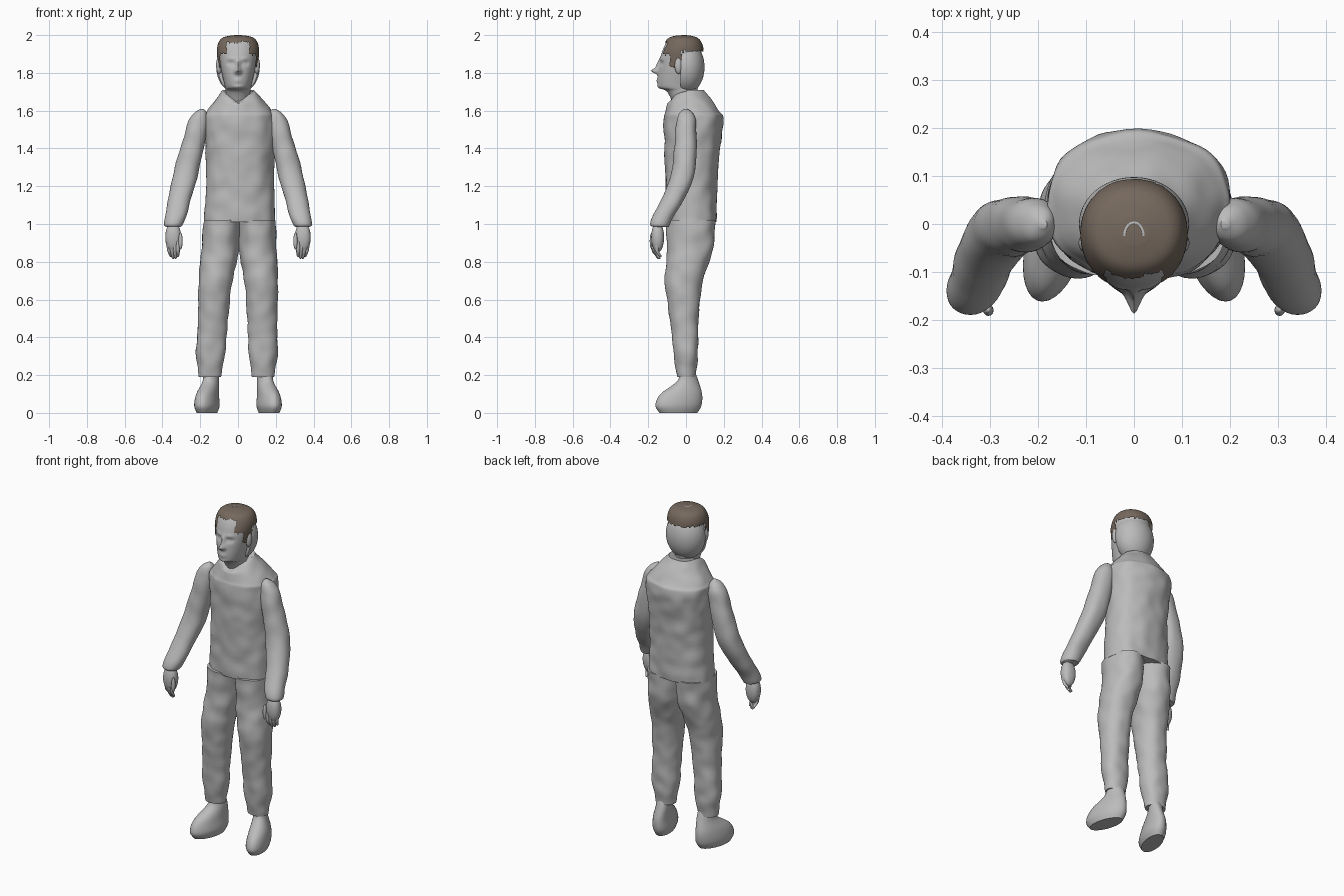
import bpy, bmesh, math
from mathutils import Vector, noise

cube = bpy.data.objects.get("Cube")
if cube:
    bpy.data.objects.remove(cube, do_unlink=True)


def material(name, red, green, blue):
    colour = (red, green, blue, 1)
    mat = bpy.data.materials.new(name)
    mat.use_nodes = True
    mat.diffuse_color = colour
    mat.node_tree.nodes["Principled BSDF"].inputs["Base Color"].default_value = colour
    return mat


grey = material("plain_grey", .5, .5, .5)
brown = material("hair_brown", .18, .14, .11)
parts = []


def smooth_sections(sections, steps):
    """Blend the given sections with a smooth spline through each of them."""
    last = len(sections) - 1
    for i in range(last):
        before, start = sections[max(i - 1, 0)], sections[i]
        end, after = sections[i + 1], sections[min(i + 2, last)]
        for k in range(steps):
            t = k / steps
            yield [b + t / 2 * (c - a + t * (2 * a - 5 * b + 4 * c - d + t * (3 * (b - c) + d - a)))
                   for a, b, c, d in zip(before, start, end, after)]
    yield sections[last]


def loft(name, sections, mat=grey, sides=32, steps=6, power=2, warp=None, keep=None, cloth=0):
    """Skin of rounded sections: height, half width, half depth, centre x, centre y."""
    bm = bmesh.new()
    rings = []
    for z, half_width, half_depth, x, y in smooth_sections(sections, steps):
        ring = []
        for i in range(sides):
            angle = math.tau * i / sides
            c, s = math.cos(angle), math.sin(angle)
            c = math.copysign(abs(c) ** (2 / power), c)
            s = math.copysign(abs(s) ** (2 / power), s)
            point = Vector((x + c * half_width, y + s * half_depth, z))
            point += Vector((c, s, 0)) * cloth * noise.noise(point * 14)
            ring.append(bm.verts.new(warp(point) if warp else point))
        rings.append(ring)
    for lower, upper in zip(rings, rings[1:]):
        for i in range(sides):
            bm.faces.new((lower[i - 1], lower[i], upper[i], upper[i - 1]))
    bm.faces.new(rings[0])
    bm.faces.new(rings[-1])
    bmesh.ops.recalc_face_normals(bm, faces=bm.faces)
    if keep:
        unwanted = [face for face in bm.faces if not keep(face.calc_center_median())]
        bmesh.ops.delete(bm, geom=unwanted, context="FACES")
    mesh = bpy.data.meshes.new(name)
    bm.to_mesh(mesh)
    bm.free()
    mesh.materials.append(mat)
    part = bpy.data.objects.new(name, mesh)
    bpy.context.collection.objects.link(part)
    parts.append(part)


def egg(x, y, z, width, depth, height):
    """Sections of an ellipsoid."""
    angles = [math.radians(degrees) for degrees in range(-85, 90, 17)]
    return [(z + height * math.sin(a), width * math.cos(a), depth * math.cos(a), x, y) for a in angles]


# Jacket body, its collar dipping at the throat
def dip_collar(point):
    if point.y < 0:
        point.z -= max(0, point.z - 1.64) * max(0, 1 - abs(point.x) / .09)
    return point


loft("jacket_body", [
    (1.01, .19, .13, .01, .03), (1.3, .18, .14, .01, .03), (1.54, .19, .155, .01, .04),
    (1.6, .17, .14, .01, .035), (1.71, .08, .085, 0, .01),
], sides=64, steps=14, power=2.3, warp=dip_collar, cloth=.008)

# Head, with soft swellings and hollows for the face
features = []


def feature(x, z, width, height, forward):
    features.append((x, z, width, height, forward))


feature(x=0, z=1.81, width=.015, height=.014, forward=.035)
feature(x=0, z=1.84, width=.01, height=.03, forward=.015)
feature(x=0, z=1.765, width=.02, height=.006, forward=.008)
feature(x=0, z=1.75, width=.02, height=.005, forward=.008)
feature(x=0, z=1.725, width=.03, height=.013, forward=.008)
for side in (-1, 1):
    feature(x=side * .036, z=1.85, width=.018, height=.011, forward=-.014)
    feature(x=side * .036, z=1.85, width=.009, height=.006, forward=.009)
    feature(x=side * .035, z=1.875, width=.02, height=.007, forward=.006)
    feature(x=side * .014, z=1.805, width=.008, height=.007, forward=.008)


def shape_face(point):
    if point.y < -.05:
        for x, z, width, height, forward in features:
            spread = ((point.x - x) / width) ** 2 + ((point.z - z) / height) ** 2
            point.y -= forward * math.exp(-spread)
    return point


neck = [(1.62, .06, .06, 0, 0), (1.7, .065, .08, 0, -.02)]
skull = [
    (1.73, .07, .105, 0, -.04), (1.82, .09, .115, 0, -.03), (1.9, .1, .105, 0, -.025),
    (1.95, .093, .09, 0, -.02), (1.98, .07, .065, 0, -.02), (1.993, .02, .02, 0, -.02),
]
loft("head", neck + skull, sides=112, steps=10, power=2.1, warp=shape_face)


# Wider back of the head, ending in a step behind the ears
def flat_front(point):
    point.y = max(point.y, -.03)
    return point


loft("head_back", egg(0, 0, 1.83, .115, .098, .14), sides=48, warp=flat_front)


# Cropped hair with a fringe and ragged side locks
def in_hair(point):
    if point.y > -.025:
        edge = 1.915
    elif point.y > -.085:
        edge = 1.825
    else:
        edge = 1.96 if abs(point.x) < .06 else 1.9
    return point.z > edge + .012 * noise.noise(Vector((point.x, point.y, 0)) * 90)


shell = [(z + .006, width + .012, depth + .01, x, y + .005) for z, width, depth, x, y in skull[1:]]
loft("hair", shell, brown, sides=96, steps=10, power=2.1, keep=in_hair)

# Bare crescent at the crown
crescent = bpy.data.curves.new("crown_patch", "CURVE")
crescent.dimensions = "3D"
crescent.bevel_depth = .004
line = crescent.splines.new("POLY")
line.points.add(10)
for i, dot in enumerate(line.points):
    angle = math.pi * i / 10
    dot.co = (.02 * math.cos(angle), .028 * math.sin(angle) - .025, 1.996, 1)
crescent.materials.append(grey)
bpy.context.collection.objects.link(bpy.data.objects.new("crown_patch", crescent))

for side, label in ((1, "left"), (-1, "right")):
    def mirror(point):
        return Vector((side * point.x, point.y, point.z))

    def lean_leg(point):
        return Vector((side * point.x + .02 * (point.z - .6), point.y, point.z))

    def turn_toe_out(point):
        return Vector((side * (point.x - .22 * (point.y + .02)), point.y, point.z))

    loft(label + "_ear", egg(.1, -.04, 1.84, .016, .02, .045), sides=16, warp=mirror)

    loft(label + "_trouser_leg", [
        (.19, .058, .045, .14, 0), (.3, .075, .064, .14, 0), (.5, .08, .075, .13, -.01),
        (.7, .09, .1, .12, -.01), (.85, .098, .12, .1, .02), (1.02, .1, .13, .09, .025),
    ], sides=48, steps=10, power=2.2, warp=lean_leg, cloth=.007)

    loft(label + "_shoe", [
        (0, .05, .1, .16, -.04), (.04, .062, .122, .16, -.04), (.1, .055, .11, .16, -.025),
        (.17, .042, .055, .15, .01), (.24, .04, .035, .15, .005),
    ], warp=turn_toe_out)

    loft(label + "_sleeve", [
        (.985, .035, .04, .34, -.13), (1.02, .052, .055, .336, -.13), (1.25, .066, .062, .28, -.02),
        (1.5, .056, .055, .22, 0), (1.58, .038, .04, .2, 0), (1.61, .01, .01, .19, 0),
    ], steps=10, power=2.2, warp=mirror, cloth=.005)

    # Hand: palm, thumb and four gently curled fingers
    loft(label + "_palm", egg(.343, -.15, .93, .042, .034, .08), power=2.4, warp=mirror)
    loft(label + "_thumb", egg(.304, -.18, .91, .011, .012, .045), sides=12, warp=mirror)
    for i in range(4):
        x, y = .318 + .018 * i, -.172 + .006 * i
        tip = .81 + .01 * abs(i - 1.5)
        lean = .005 * i
        loft(f"{label}_finger_{i + 1}", [
            (tip, .003, .004, x - lean, y + .02), (tip + .01, .008, .008, x - lean, y + .015),
            (.86, .01, .01, x - lean / 2, y), (.91, .01, .01, x, y),
        ], sides=12, steps=3, warp=mirror)

# Soft shading that keeps hard rims crisp
bpy.ops.object.select_all(action="DESELECT")
for part in parts:
    part.select_set(True)
bpy.context.view_layer.objects.active = parts[0]
bpy.ops.object.shade_smooth_by_angle(angle=math.radians(50))
